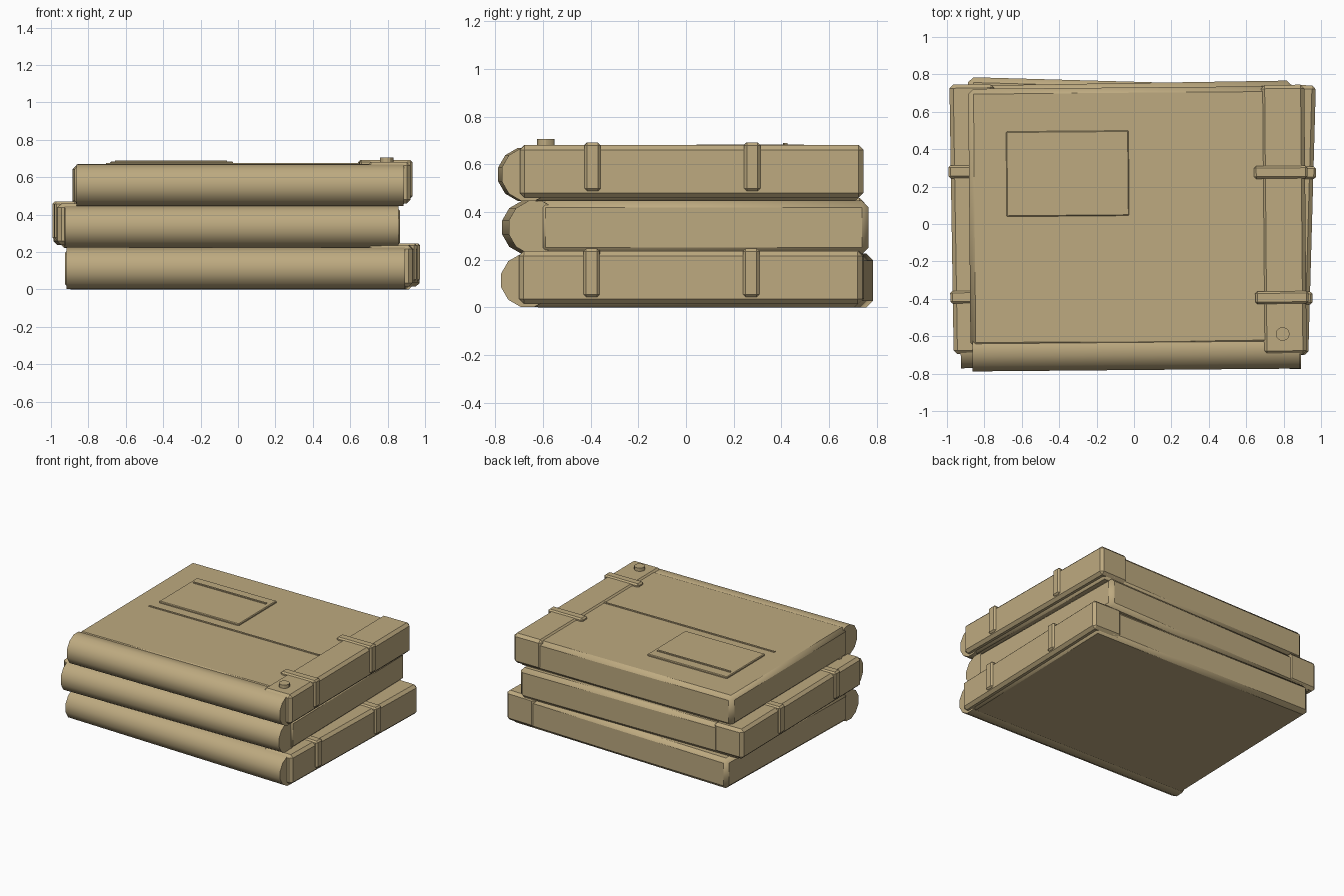
import bpy
import bmesh
from math import radians
from mathutils import Matrix, Vector

cube = bpy.data.objects.get("Cube")
if cube:
    bpy.data.objects.remove(cube, do_unlink=True)

khaki = bpy.data.materials.new("khaki canvas")
khaki.use_nodes = True
colour = (0.51, 0.40, 0.215, 1)
khaki.diffuse_color = colour
khaki.node_tree.nodes["Principled BSDF"].inputs["Base Color"].default_value = colour


def finish(name, bm, place, bevel, smooth_angle):
    """Turn a bmesh into a placed, bevelled and shaded object."""
    bmesh.ops.recalc_face_normals(bm, faces=bm.faces)
    mesh = bpy.data.meshes.new(name)
    bm.to_mesh(mesh)
    bm.free()
    mesh.materials.append(khaki)
    obj = bpy.data.objects.new(name, mesh)
    bpy.context.collection.objects.link(obj)
    obj.matrix_world = place
    if bevel:
        mod = obj.modifiers.new("edge bevel", "BEVEL")
        mod.width = bevel
        mod.segments = 1
        mod.limit_method = "ANGLE"
        mod.angle_limit = radians(50)
    if smooth_angle:
        bpy.ops.object.select_all(action="DESELECT")
        obj.select_set(True)
        bpy.context.view_layer.objects.active = obj
        bpy.ops.object.shade_smooth_by_angle(angle=radians(smooth_angle))
    return obj


def box(name, x, y, z, place, side=1, bevel=0.0, smooth_angle=0):
    """Box from x, y and z ranges; side = -1 mirrors it across x."""
    bm = bmesh.new()
    bmesh.ops.create_cube(bm, size=1)
    size = Vector((x[1] - x[0], y[1] - y[0], z[1] - z[0]))
    middle = Vector((side * sum(x) / 2, sum(y) / 2, sum(z) / 2))
    bmesh.ops.scale(bm, vec=size, verts=bm.verts)
    bmesh.ops.translate(bm, vec=middle, verts=bm.verts)
    return finish(name, bm, place, bevel, smooth_angle)


def cylinder(name, radius, length, sides, matrix, place, smooth_angle):
    bm = bmesh.new()
    bmesh.ops.create_cone(bm, cap_ends=True, segments=sides, radius1=radius,
                          radius2=radius, depth=length, matrix=matrix)
    return finish(name, bm, place, 0, smooth_angle)


def bundle(level, x, y, turn, width, side):
    """One folded bundle: padded body, rolled front, side band and details."""
    place = (Matrix.Translation((x, y, level * 0.2225))
             @ Matrix.Rotation(radians(turn), 4, "Z")
             @ Matrix.Diagonal((width, 1, 1, 1)))
    tag = ("bottom", "middle", "top")[level]

    # Padded body and its rolled front edge
    box(f"{tag}_body", (-0.885, 0.885), (-0.65, 0.735), (0, 0.225), place,
        side, 0.028, 50)
    cylinder(f"{tag}_front_roll", 0.1145, 1.75, 12,
             Matrix.Translation((0, -0.665, 0.1125))
             @ Matrix.Rotation(radians(90), 4, "Y")
             @ Matrix.Rotation(radians(15), 4, "Z"), place, 40)

    # Closure band along one side, with two straps and a button
    box(f"{tag}_side_band", (0.68, 0.912), (-0.70, 0.742), (0.015, 0.236),
        place, side, 0.02)
    for name, mid in (("front", -0.395), ("back", 0.275)):
        box(f"{tag}_{name}_strap", (0.64, 0.925), (mid - 0.034, mid + 0.034),
            (0.043, 0.246), place, side, 0.011)
    cylinder(f"{tag}_button", 0.037, 0.03, 12,
             Matrix.Translation((side * 0.785, -0.59, 0.246)), place, 30)

    # Label pocket with its flap line, and the seam across the cover
    box(f"{tag}_pocket", (-0.685, -0.03), (0.05, 0.505), (0.22, 0.238),
        place, side, 0.005)
    box(f"{tag}_pocket_flap_line", (-0.66, -0.06), (0.417, 0.431),
        (0.235, 0.245), place, side)
    box(f"{tag}_cover_seam", (-0.71, 0.69), (-0.038, -0.024),
        (0.22, 0.23), place, side)


# Stack of three, slightly turned; the middle one is mirrored
bundle(0, 0.008, 0.025, -1.6, 1.035, 1)
bundle(1, -0.045, 0.018, 0.9, 1.02, -1)
bundle(2, 0.005, -0.005, 0.5, 1.0, 1)
